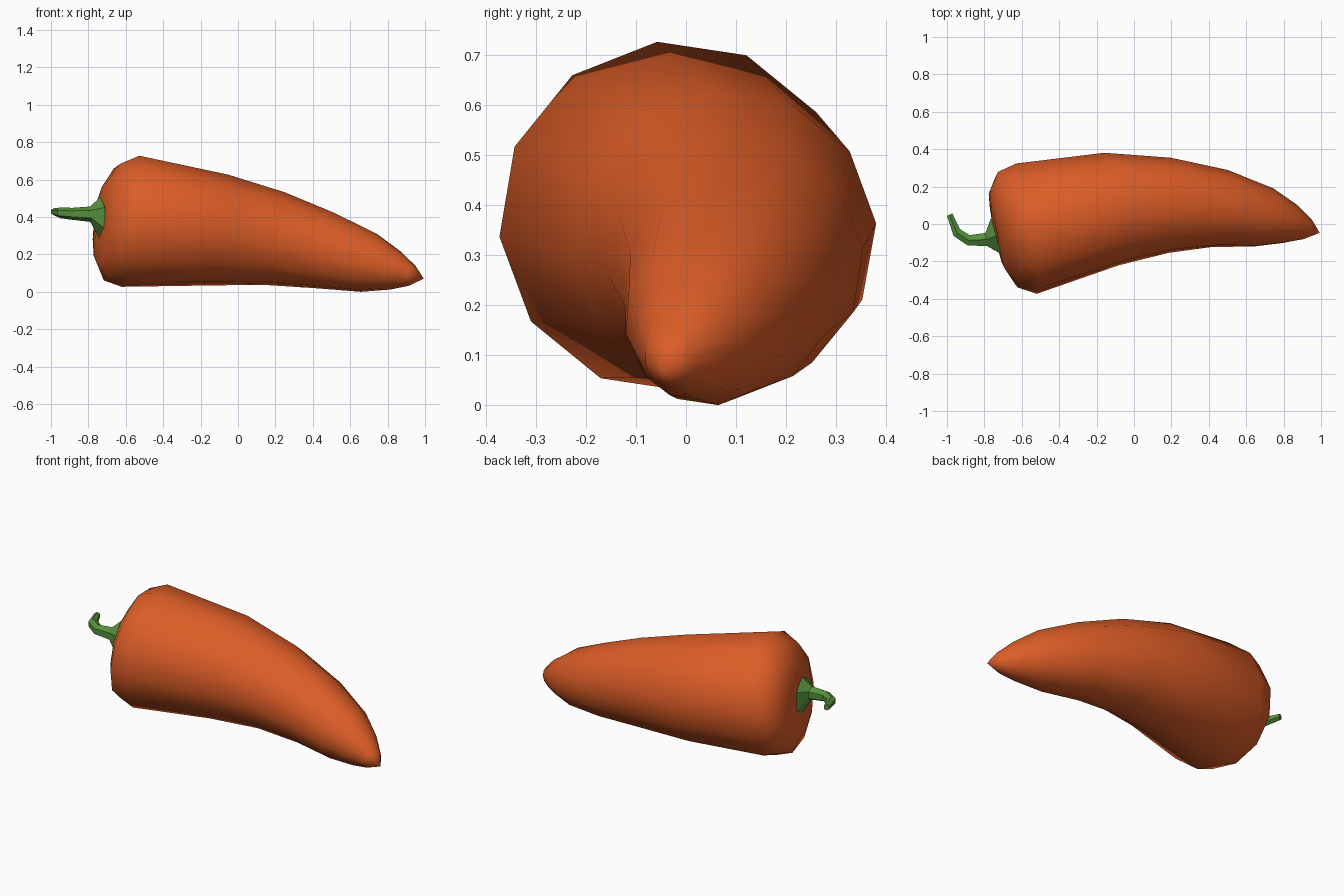
import bpy, bmesh, math
from mathutils import Vector

if "Cube" in bpy.data.objects:
    bpy.data.objects.remove(bpy.data.objects["Cube"])


def material(name, rgb):
    m = bpy.data.materials.new(name)
    m.diffuse_color = (*rgb, 1)
    m.use_nodes = True
    m.node_tree.nodes["Principled BSDF"].inputs["Base Color"].default_value = m.diffuse_color
    return m


def loft(name, rings, sides, offset, mat, smooth, start=None, tip=None):
    """Skin rings of (centre, axis slopes in y and z, radius); close ends with a pole or a cap."""
    bm = bmesh.new()
    loops = []
    for x, y, z, ay, az, r in rings:
        axis = Vector((1, ay, az)).normalized()
        u = Vector((0, 0, 1)).cross(axis).normalized()
        v = axis.cross(u)
        loop = []
        for i in range(sides):
            a = math.radians(offset) + math.tau * i / sides
            loop.append(bm.verts.new(Vector((x, y, z)) + r * (math.cos(a) * u + math.sin(a) * v)))
        loops.append(loop)
    for a, b in zip(loops, loops[1:]):
        for i in range(sides):
            j = (i + 1) % sides
            bm.faces.new((a[i], a[j], b[j], b[i]))
    for loop, pole in ((loops[0], start), (loops[-1], tip)):
        if pole:
            p = bm.verts.new(pole)
            for i in range(sides):
                bm.faces.new((loop[i], loop[(i + 1) % sides], p))
        else:
            bm.faces.new(loop)
    bmesh.ops.recalc_face_normals(bm, faces=bm.faces)
    for f in bm.faces:
        f.smooth = smooth
    me = bpy.data.meshes.new(name)
    bm.to_mesh(me)
    bm.free()
    me.materials.append(mat)
    ob = bpy.data.objects.new(name, me)
    bpy.context.collection.objects.link(ob)
    return ob


orange = material("pepper orange", (0.72, 0.11, 0.02))
green = material("stem green", (0.09, 0.28, 0.045))

# Pepper body: blunt shoulder end curving to a pointed tip
body = [
    (-0.743, -0.035, 0.37, 0.20, -0.08, 0.10),
    (-0.730, -0.030, 0.365, 0.20, -0.10, 0.215),
    (-0.675, -0.030, 0.372, 0.18, -0.12, 0.315),
    (-0.575, -0.025, 0.377, 0.17, -0.12, 0.355),
    (-0.120, 0.080, 0.330, 0.15, -0.21, 0.305),
    (0.190, 0.100, 0.285, 0.00, -0.24, 0.256),
    (0.460, 0.083, 0.222, -0.17, -0.27, 0.211),
    (0.690, 0.035, 0.160, -0.32, -0.26, 0.166),
    (0.835, 0.000, 0.118, -0.35, -0.24, 0.109),
    (0.925, -0.030, 0.087, -0.50, -0.36, 0.058),
]
loft("pepper_body", body, 12, 6.5, orange, True,
     start=(-0.735, -0.04, 0.375), tip=(0.993, -0.047, 0.07))

# Stem: flared foot, thin bent stalk
stem = [
    (-0.738, -0.065, 0.395, 0.28, -0.02, 0.112),
    (-0.790, -0.083, 0.415, 0.12, 0.00, 0.041),
    (-0.885, -0.087, 0.417, -0.20, 0.00, 0.032),
    (-0.948, -0.045, 0.422, -0.90, 0.00, 0.029),
    (-0.985, 0.050, 0.428, -2.20, 0.00, 0.018),
]
loft("stem", stem, 6, 30, green, False)
